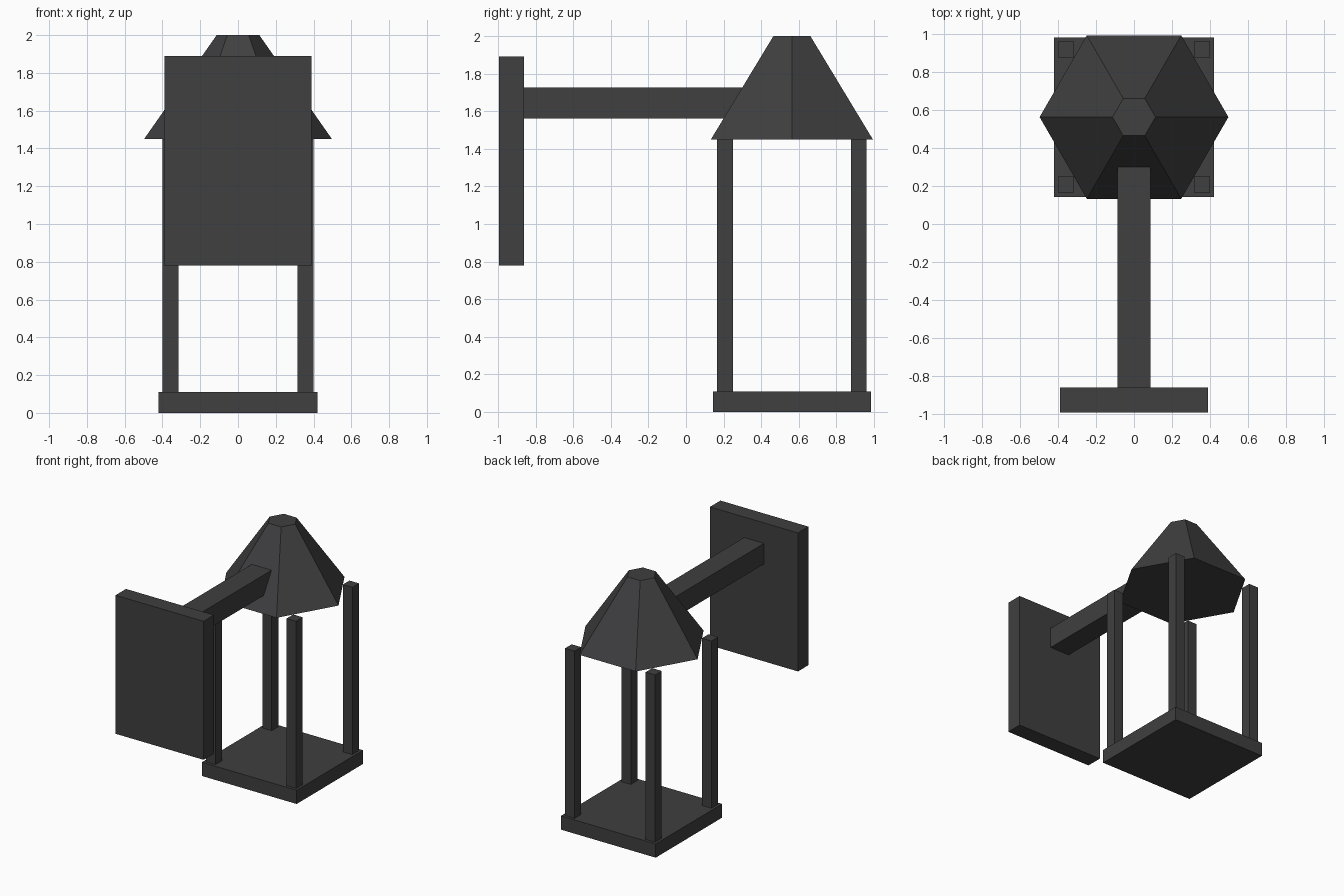
import bpy, bmesh
from math import cos, sin, pi

if "Cube" in bpy.data.objects:
    bpy.data.objects.remove(bpy.data.objects["Cube"])

metal = bpy.data.materials.new("dark_metal")
metal.diffuse_color = (0.05, 0.05, 0.052, 1)
metal.use_nodes = True
metal.node_tree.nodes["Principled BSDF"].inputs["Base Color"].default_value = metal.diffuse_color

CY = 0.563  # lantern centre along y


def prism(name, bottom, top, z0, z1):
    """Solid joining a bottom and a top outline with equal point counts."""
    bm = bmesh.new()
    lo = [bm.verts.new((x, y, z0)) for x, y in bottom]
    hi = [bm.verts.new((x, y, z1)) for x, y in top]
    n = len(lo)
    bm.faces.new(lo[::-1])
    bm.faces.new(hi)
    for i in range(n):
        j = (i + 1) % n
        bm.faces.new((lo[i], lo[j], hi[j], hi[i]))
    mesh = bpy.data.meshes.new(name)
    bm.to_mesh(mesh)
    bm.free()
    mesh.materials.append(metal)
    obj = bpy.data.objects.new(name, mesh)
    bpy.context.collection.objects.link(obj)
    return obj


def box(name, x0, x1, y0, y1, z0, z1):
    outline = [(x0, y0), (x1, y0), (x1, y1), (x0, y1)]
    return prism(name, outline, outline, z0, z1)


def hexagon(r):
    return [(r * cos(i * pi / 3), CY + r * sin(i * pi / 3)) for i in range(6)]


# Wall plate and arm (the arm runs into the roof)
box("wall_plate", -0.39, 0.39, -0.993, -0.861, 0.78, 1.89)
box("arm", -0.088, 0.088, -0.861, CY, 1.56, 1.725)

# Lantern base
box("lantern_base", -0.42, 0.42, CY - 0.42, CY + 0.42, 0, 0.11)

# Four corner posts
for sx, side in ((-1, "left"), (1, "right")):
    for sy, end in ((-1, "front"), (1, "back")):
        x, y, h = sx * 0.357, CY + sy * 0.356, 0.042
        box(f"{end}_{side}_post", x - h, x + h, y - h, y + h, 0.11, 1.45)

# Six-sided tapered roof with flat top
prism("roof", hexagon(0.497), hexagon(0.113), 1.45, 2.0)
